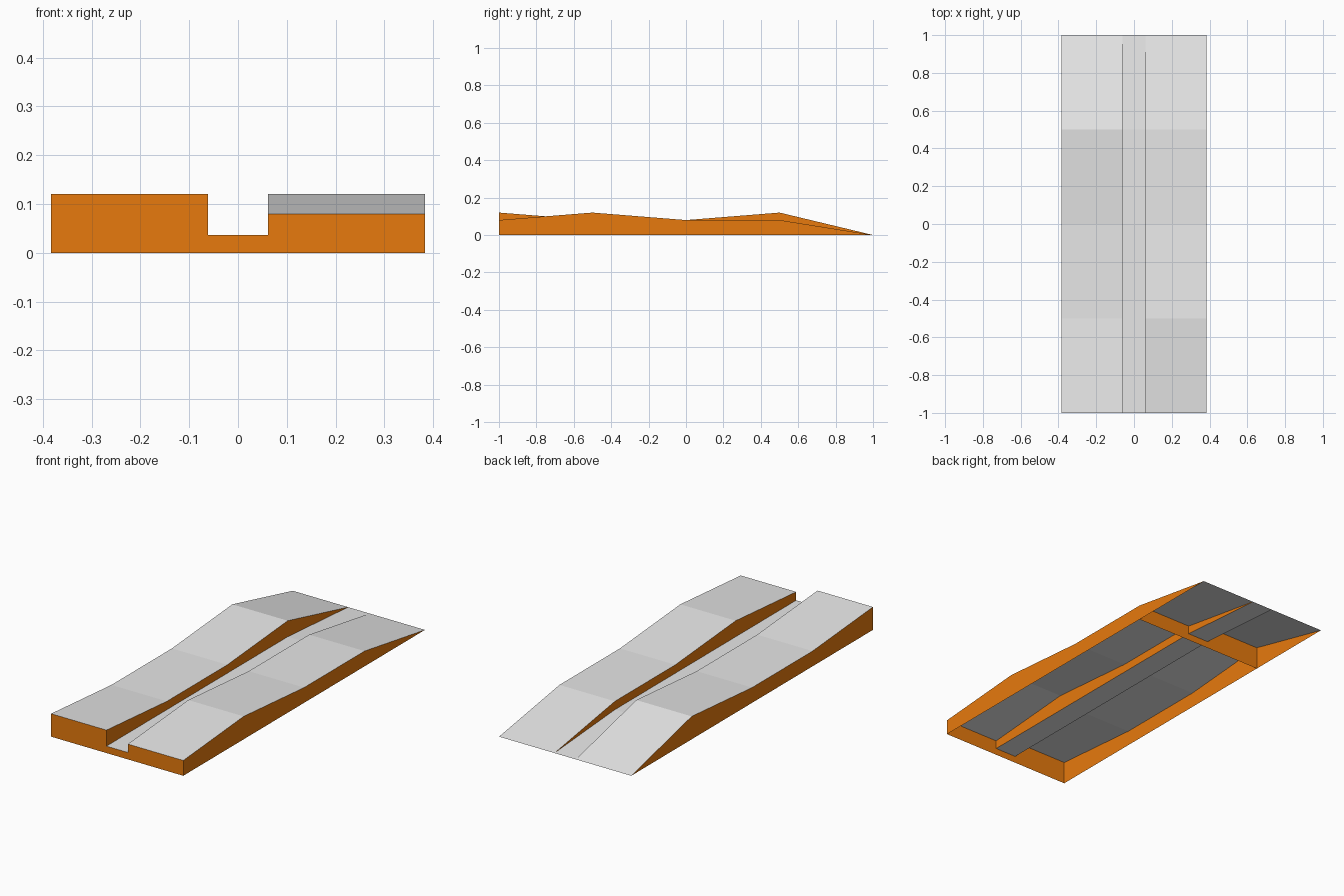
import bpy, bmesh

if "Cube" in bpy.data.objects:
    bpy.data.objects.remove(bpy.data.objects["Cube"])

def material(name, rgb):
    m = bpy.data.materials.new(name)
    m.diffuse_color = (*rgb, 1)
    m.use_nodes = True
    m.node_tree.nodes["Principled BSDF"].inputs["Base Color"].default_value = m.diffuse_color
    return m

GREY = material("grey_surface", (0.8, 0.8, 0.8))
ORANGE = material("orange_wall", (0.8, 0.195, 0.004))

# Height profiles along the length, shared by tops and walls
YS = [-1, -0.5, 0, 0.5, 1]
LEFT = [0.12, 0.08, 0.08, 0.12, 0]
RIGHT = [0.08, 0.12, 0.08, 0.08, 0]
FLOOR = [0.036, 0.036, 0.036, 0.036, 0]
BASE = [0] * 5
OUT, IN = 0.383, 0.062

def build(name, faces, mat):
    bm = bmesh.new()
    for pts in faces:
        bm.faces.new([bm.verts.new(p) for p in pts])
    bmesh.ops.remove_doubles(bm, verts=bm.verts, dist=1e-5)
    bmesh.ops.dissolve_degenerate(bm, dist=1e-5, edges=bm.edges)
    me = bpy.data.meshes.new(name)
    bm.to_mesh(me)
    bm.free()
    me.materials.append(mat)
    ob = bpy.data.objects.new(name, me)
    bpy.context.collection.objects.link(ob)

def surface(name, x0, x1, zs):
    """Sloped strip facing up."""
    build(name, [[(x0, YS[i], zs[i]), (x1, YS[i], zs[i]),
                  (x1, YS[i + 1], zs[i + 1]), (x0, YS[i + 1], zs[i + 1])]
                 for i in range(4)], GREY)

def side_wall(name, x, low, high, facing):
    """Lengthwise wall between two profiles, facing +x or -x."""
    faces = []
    for i in range(4):
        pts = [(x, YS[i], low[i]), (x, YS[i + 1], low[i + 1])]
        if high[i + 1] > low[i + 1]:
            pts.append((x, YS[i + 1], high[i + 1]))
        pts.append((x, YS[i], high[i]))
        faces.append(pts if facing > 0 else pts[::-1])
    build(name, faces, ORANGE)

def cross_wall(name, i, facing):
    """Wall across the whole width at profile station i."""
    faces = []
    for x0, x1, zs in ((-OUT, -IN, LEFT), (-IN, IN, FLOOR), (IN, OUT, RIGHT)):
        pts = [(x0, YS[i], 0), (x1, YS[i], 0), (x1, YS[i], zs[i]), (x0, YS[i], zs[i])]
        faces.append(pts if facing < 0 else pts[::-1])
    build(name, faces, ORANGE)

# Running surfaces (open underneath)
surface("left_lane", -OUT, -IN, LEFT)
surface("channel_floor", -IN, IN, FLOOR)
surface("right_lane", IN, OUT, RIGHT)

# Outer sides and channel sides
side_wall("left_side", -OUT, BASE, LEFT, -1)
side_wall("right_side", OUT, BASE, RIGHT, 1)
side_wall("channel_left_side", -IN, FLOOR, LEFT, 1)
side_wall("channel_right_side", IN, FLOOR, RIGHT, -1)

# Front end and internal bulkhead before the ramp
cross_wall("front_end", 0, -1)
cross_wall("bulkhead", 3, 1)
